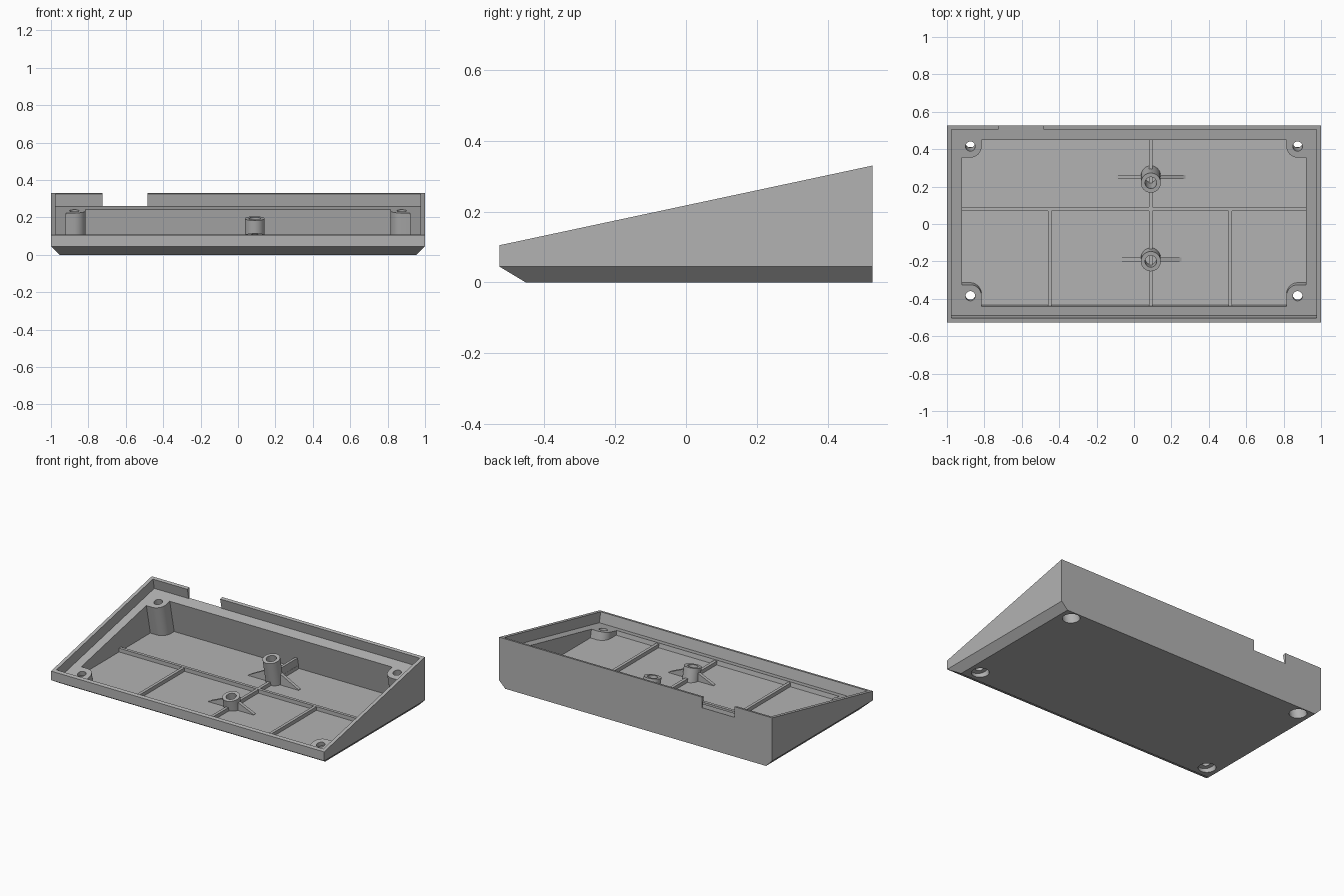
import bpy, bmesh
from math import sin, cos, pi

SLOPE = 0.2135      # tilt of the top opening
FLOOR = 0.025
RIM = 0.07          # lip height above the ledge

if "Cube" in bpy.data.objects:
    bpy.data.objects.remove(bpy.data.objects["Cube"])

grey = bpy.data.materials.new("plain_grey")
grey.use_nodes = True
grey.diffuse_color = (0.45, 0.45, 0.45, 1)
grey.node_tree.nodes["Principled BSDF"].inputs["Base Color"].default_value = (0.45, 0.45, 0.45, 1)


def ledge(y):
    return 0.1475 + SLOPE * y


def loft(name, loops):
    """Closed solid through matching point loops."""
    bm = bmesh.new()
    rings = [[bm.verts.new(p) for p in loop] for loop in loops]
    n = len(rings[0])
    bm.faces.new(rings[0])
    bm.faces.new(rings[-1])
    for a, b in zip(rings, rings[1:]):
        for i in range(n):
            j = (i + 1) % n
            bm.faces.new((a[i], a[j], b[j], b[i]))
    bmesh.ops.recalc_face_normals(bm, faces=bm.faces)
    mesh = bpy.data.meshes.new(name)
    bm.to_mesh(mesh)
    bm.free()
    mesh.materials.append(grey)
    ob = bpy.data.objects.new(name, mesh)
    bpy.context.collection.objects.link(ob)
    return ob


def rect(x0, x1, y0, y1):
    return [(x0, y0), (x1, y0), (x1, y1), (x0, y1)]


def circle(x, y, r, n=32):
    return [(x + r * cos(2 * pi * i / n), y + r * sin(2 * pi * i / n)) for i in range(n)]


def tilted(name, outline, top, bottom=None, flat=None):
    """Prism square to the ledge plane; ends at ledge offsets or a flat height."""
    def ring(offset, z):
        pts = []
        for x, y in outline:
            t = z - ledge(y) if z is not None else offset / (1 + SLOPE ** 2)
            pts.append((x, y - SLOPE * t, ledge(y) + t))
        return pts
    return loft(name, [ring(bottom, flat), ring(top, None)])


def box(name, x0, x1, y0, y1, z0, z1):
    return loft(name, [[(x, y, z) for x, y in rect(x0, x1, y0, y1)] for z in (z0, z1)])


def cut(target, cutter):
    cutter.hide_render = True
    mod = target.modifiers.new("cut", "BOOLEAN")
    mod.operation = "DIFFERENCE"
    mod.solver = "EXACT"
    mod.object = cutter
    bpy.context.view_layer.objects.active = target
    bpy.ops.object.modifier_apply(modifier=mod.name)
    bpy.data.objects.remove(cutter)


def smooth(ob):
    bpy.ops.object.select_all(action="DESELECT")
    ob.select_set(True)
    bpy.context.view_layer.objects.active = ob
    bpy.ops.object.shade_smooth_by_angle(angle=0.5)


# Wedge shell with chamfered sides and front
outer = rect(-1, 1, -0.527, 0.527)
shell = loft("wedge_shell", [
    [(x, y, 0) for x, y in rect(-0.955, 0.955, -0.452, 0.527)],
    [(x, y, 0.045) for x, y in outer],
    [(x, y, ledge(y) + RIM) for x, y in outer]])

# Recess inside the thin lip, and the cable notch in the back
cut(shell, tilted("lip_cutter", rect(-0.977, 0.977, -0.489, 0.52), 0.2, 0))
cut(shell, tilted("notch_cutter", rect(-0.725, -0.485, 0.48, 0.65), 0.2, 0))

# Cavity outline, stepping around a round boss in each corner
HOLE_X, BOSS_R = 0.875, 0.06
HOLE_Y = {1: 0.415, -1: -0.385}
WALL_Y = {1: 0.45, -1: -0.44}


def corner(sx, sy):
    cy = HOLE_Y[sy]
    pts = [(sx * 0.92, cy - sy * BOSS_R)]
    for i in range(13):
        a = pi / 2 * i / 12
        pts.append((sx * (HOLE_X - BOSS_R * sin(a)), cy - sy * BOSS_R * cos(a)))
    pts.append((sx * (HOLE_X - BOSS_R), WALL_Y[sy]))
    return pts if sx * sy > 0 else pts[::-1]


outline = corner(1, 1) + corner(-1, 1) + corner(-1, -1) + corner(1, -1)
cut(shell, tilted("cavity_cutter", outline, 0.05, flat=FLOOR))

# Screw holes with wide recesses from below
for sx in (1, -1):
    for sy, depth in ((1, -0.1), (-1, -0.03)):
        x, y = sx * HOLE_X, HOLE_Y[sy]
        cut(shell, tilted("hole_cutter", circle(x, y, 0.026), 0.03, flat=-0.03))
        cut(shell, tilted("recess_cutter", circle(x, y, 0.052), depth, flat=-0.03))
smooth(shell)

# Floor ribs
LOW = 0.05
box("cross_rib", -0.925, 0.925, 0.07, 0.09, 0.02, LOW)
box("centre_rib", 0.08, 0.1, -0.44, 0.49, 0.02, LOW - 0.001)
box("right_rib", -0.46, -0.44, -0.44, 0.08, 0.02, LOW - 0.001)
box("left_rib", 0.505, 0.525, -0.44, 0.08, 0.02, LOW - 0.001)
box("rear_brace", 0.081, 0.099, 0.29, 0.49, 0.02, 0.1)

# Hollow standoffs with triangular side fins
PX = 0.09
for label, y, fin_y, fin_z, reach in (("back", 0.22, 0.252, 0.1, 0.185),
                                      ("front", -0.2, -0.19, 0.08, 0.165)):
    post = tilted(label + "_standoff", circle(PX, y, 0.053), 0, flat=0.02)
    cut(post, tilted("bore_cutter", circle(PX, y, 0.031), 0.03, flat=FLOOR + 0.002))
    smooth(post)
    for side, s in (("left", 1), ("right", -1)):
        tri = [(PX + s * 0.045, 0.02), (PX + s * reach, 0.02),
               (PX + s * reach, FLOOR + 0.003), (PX + s * 0.045, fin_z)]
        loft(f"{label}_{side}_fin",
             [[(x, fin_y + d, z) for x, z in tri] for d in (-0.011, 0.011)])
